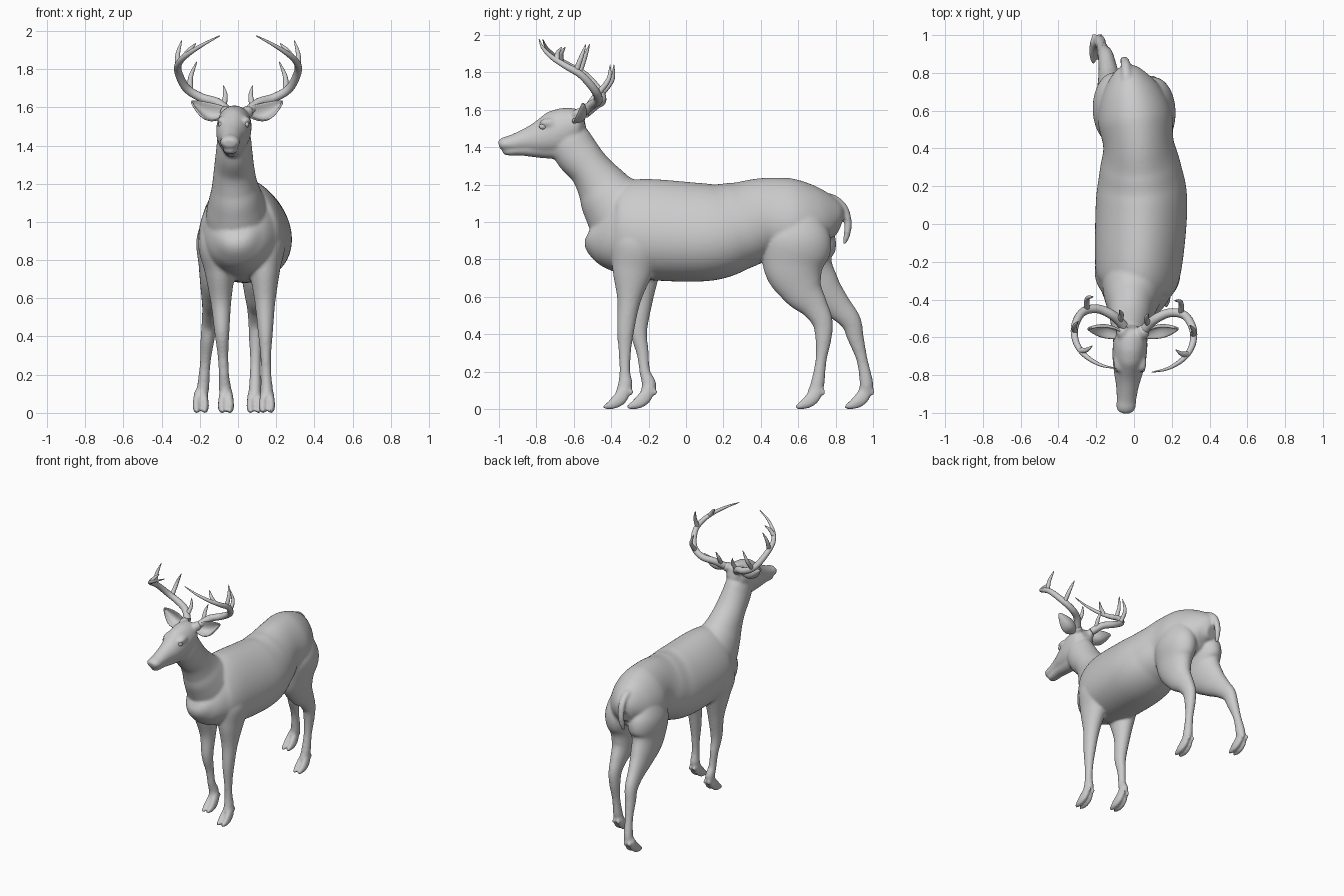
import bpy, bmesh, math
from mathutils import Vector, Matrix

if "Cube" in bpy.data.objects:
    bpy.data.objects.remove(bpy.data.objects["Cube"])

RING = 56


def spline(keys, steps=8):
    """Catmull-Rom interpolation through tuples of any length."""
    k = [Vector(p) for p in keys]
    k = [k[0] * 2 - k[1]] + k + [k[-1] * 2 - k[-2]]
    out = []
    for i in range(1, len(k) - 2):
        a, b, c, d = k[i - 1:i + 3]
        for s in range(steps):
            t = s / steps
            out.append(0.5 * (2 * b + (c - a) * t + (2 * a - 5 * b + 4 * c - d) * t * t
                              + (3 * b - a - 3 * c + d) * t ** 3))
    return out + [k[-2]]


def loft(bm, xs, keys, egg=0.0):
    """Tube through keys (y, z, half width, half depth); xs gives x from (y, index)."""
    pts = spline([(xs(k[0], i / (len(keys) - 1)), *k) for i, k in enumerate(keys)])
    rings = []
    for i, p in enumerate(pts):
        a, b = pts[max(i - 1, 0)], pts[min(i + 1, len(pts) - 1)]
        t = Vector((b - a)[:3]).normalized()
        s = (Vector((1, 0, 0)) - t * t.x).normalized()
        u = s.cross(t)
        ring = []
        for j in range(RING):
            an = 2 * math.pi * j / RING
            w = max(p[3], .003) * math.cos(an) * (1 - egg * math.sin(an))
            v = Vector(p[:3]) + s * w + u * max(p[4], .003) * math.sin(an)
            v.z = max(v.z, 0)
            ring.append(bm.verts.new(v))
        rings.append(ring)
    for r, q in zip(rings, rings[1:]):
        for j in range(RING):
            n = (j + 1) % RING
            bm.faces.new((r[j], r[n], q[n], q[j]))
    bm.faces.new(rings[0])
    bm.faces.new(rings[-1])


def blob(bm, loc, size):
    m = Matrix.Translation(loc) @ Matrix.Diagonal((*size, 1))
    bmesh.ops.create_uvsphere(bm, u_segments=20, v_segments=14, radius=1, matrix=m)


def finish(bm, name):
    bmesh.ops.recalc_face_normals(bm, faces=bm.faces)
    me = bpy.data.meshes.new(name)
    bm.to_mesh(me)
    bm.free()
    me.polygons.foreach_set("use_smooth", [True] * len(me.polygons))
    ob = bpy.data.objects.new(name, me)
    bpy.context.collection.objects.link(ob)
    return ob


def head_x(y, t=0):
    return -.045 + .07 * (y + 1)


bm = bmesh.new()
# torso, bowed slightly sideways
loft(bm, lambda y, t: .04 - .16 * (y - .1) ** 2,
     [(-.48, 1.0, .05, .08), (-.44, .975, .13, .18), (-.36, .96, .185, .23), (-.24, .962, .225, .268),
      (.1, .945, .24, .262), (.28, .98, .215, .235), (.42, 1.02, .185, .215), (.56, 1.015, .195, .217),
      (.68, 1.01, .165, .182), (.77, 1.0, .11, .13), (.82, .98, .05, .06)], egg=.15)
# neck and breast
loft(bm, lambda y, t: -.02 * min(1, 2 * t),
     [(-.25, .93, .17, .21), (-.345, 1.05, .16, .198), (-.41, 1.13, .138, .165), (-.455, 1.2, .118, .135),
      (-.515, 1.285, .105, .112), (-.585, 1.37, .095, .118), (-.63, 1.45, .085, .108), (-.66, 1.5, .06, .06)])
# skull and muzzle
loft(bm, head_x,
     [(-.545, 1.545, .045, .04), (-.58, 1.535, .078, .08), (-.63, 1.51, .09, .108), (-.70, 1.475, .09, .118),
      (-.78, 1.45, .078, .093), (-.86, 1.436, .06, .062), (-.93, 1.422, .052, .044),
      (-.975, 1.416, .05, .036), (-1.0, 1.41, .03, .022)], egg=-.05)
# lower jaw
loft(bm, head_x, [(-.70, 1.40, .06, .065), (-.80, 1.392, .052, .048), (-.88, 1.385, .042, .031),
                  (-.95, 1.375, .036, .02), (-.978, 1.373, .02, .012)])
# brows, nostril bumps and antler stumps
for s in (-1, 1):
    blob(bm, (-.02 + s * .06, -.735, 1.53), (.028, .05, .024))
    blob(bm, (-.044 + s * .028, -.98, 1.422), (.018, .018, .017))
    blob(bm, (-.006 + s * .055, -.57, 1.575), (.034, .04, .034))
# tail
loft(bm, lambda y, t: -.035 - .025 * t,
     [(.73, 1.12, .04, .04), (.79, 1.12, .027, .025), (.845, 1.075, .025, .021), (.866, 1.0, .024, .02),
      (.86, .93, .02, .018), (.845, .88, .009, .009)])

# legs: shared thickness (z, half width, half depth), own path in y
fore = [(1.08, .04, .06), (.9, .108, .14), (.74, .08, .11), (.58, .054, .063), (.42, .039, .046),
        (.3, .028, .033), (.2, .027, .029), (.13, .032, .039), (.075, .03, .035)]
hind = [(1.12, .04, .07), (.92, .113, .185), (.76, .092, .165), (.64, .07, .115), (.55, .051, .075),
        (.47, .042, .056), (.38, .036, .044), (.26, .028, .03), (.13, .032, .037), (.075, .03, .035)]
legs = [(fore, .135, .152, (-.23, -.255, -.285, -.305, -.323, -.327, -.327, -.325, -.345)),
        (fore, -.105, -.063, (-.22, -.25, -.245, -.24, -.253, -.232, -.22, -.198, -.21)),
        (hind, .108, .087, (.59, .59, .58, .62, .685, .728, .735, .722, .702, .68)),
        (hind, -.09, -.195, (.6, .61, .63, .72, .81, .88, .907, .942, .965, .95))]
for shape, x0, x1, ys in legs:
    loft(bm, lambda y, t: x0 + (x1 - x0) * t, [(y, *k) for y, k in zip(ys, shape)])
    y = ys[-2]
    # cloven hoof toes and dewclaws
    for s in (-1, 1):
        loft(bm, lambda v, t: x1 + s * (.014 + .008 * math.sin(math.pi * t)),
             [(y + .005, .11, .02, .03), (y - .025, .06, .021, .038), (y - .065, .028, .02, .03),
              (y - .105, .012, .013, .014), (y - .118, .008, .006, .006)])
        blob(bm, (x1 + s * .018, y + .034, .09), (.011, .012, .018))

body = finish(bm, "deer_body")
rm = body.modifiers.new("fuse", 'REMESH')
rm.mode = 'VOXEL'
rm.voxel_size = .0085
rm.use_smooth_shade = True
sm = body.modifiers.new("soften", 'SMOOTH')
sm.factor = .5
sm.iterations = 9


def ear(side, name):
    """Cupped leaf, open to the front."""
    bm = bmesh.new()
    base = Vector((.06, -.58, 1.565))
    axis = Vector((.18, .035, .06))
    across = Vector((-.28, .5, .8)).normalized()
    back = axis.cross(across).normalized()
    back = back if back.y > 0 else -back
    nu, nv = 14, 10
    grid = []
    for i in range(nu + 1):
        u = i / nu
        w = .018 + .044 * math.sin(math.pi * (u * .95 + .05)) ** .8 - .017 * u
        row = []
        for j in range(nv + 1):
            v = 2 * j / nv - 1
            p = base + axis * u + across * v * max(w, .002)
            p += back * (.042 * (1 - v * v) * math.sin(math.pi * (.15 + .8 * u)) - .015)
            p.z -= .022 * math.sin(math.pi * u)
            row.append(bm.verts.new((side * p.x - .005, p.y, p.z)))
        grid.append(row)
    for a, b in zip(grid, grid[1:]):
        for j in range(nv):
            bm.faces.new((a[j], a[j + 1], b[j + 1], b[j]))
    ob = finish(bm, name)
    so = ob.modifiers.new("thickness", 'SOLIDIFY')
    so.thickness = .01
    so.offset = 0
    sub = ob.modifiers.new("round", 'SUBSURF')
    sub.levels = sub.render_levels = 1


# antler beam, then tines as (root, tip, outward bow)
beam = [(.055, -.56, 1.58), (.11, -.505, 1.625), (.19, -.47, 1.65), (.27, -.485, 1.70), (.313, -.56, 1.785),
        (.307, -.645, 1.835), (.26, -.715, 1.88), (.18, -.765, 1.93), (.095, -.785, 1.975)]
tines = [((.075, -.53, 1.61), (.078, -.475, 1.715), (-.01, .005, 0)),
         ((.25, -.475, 1.68), (.215, -.405, 1.84), (.015, .025, 0)),
         ((.312, -.59, 1.80), (.295, -.535, 1.95), (.012, 0, 0)),
         ((.28, -.69, 1.865), (.22, -.665, 1.935), (.003, -.01, 0))]
branches = [(beam, .026)]
for root, tip, bow in tines:
    mid = (Vector(root) + Vector(tip)) / 2 + Vector(bow)
    branches.append(([root, mid, tip], .016))

for side, tag in ((-1, "left"), (1, "right")):
    ear(side, "ear_" + tag)
    cu = bpy.data.curves.new("antler_" + tag, 'CURVE')
    cu.dimensions = '3D'
    cu.bevel_depth = 1.0
    cu.bevel_resolution = 4
    cu.use_fill_caps = True
    for keys, r in branches:
        pts = spline(keys, 6)
        sp = cu.splines.new('POLY')
        sp.points.add(len(pts) - 1)
        for i, (q, p) in enumerate(zip(sp.points, pts)):
            t = i / (len(pts) - 1)
            q.co = (side * p.x, p.y + (.02 if side < 0 else 0), p.z, 1)
            q.radius = r * (1 - .3 * t - .6 * t ** 3)
        sp.use_smooth = True
    bpy.context.collection.objects.link(bpy.data.objects.new("antler_" + tag, cu))
    # eye
    bm = bmesh.new()
    blob(bm, (-.022 + side * .068, -.765, 1.51), (.013, .02, .015))
    finish(bm, "eye_" + tag)
